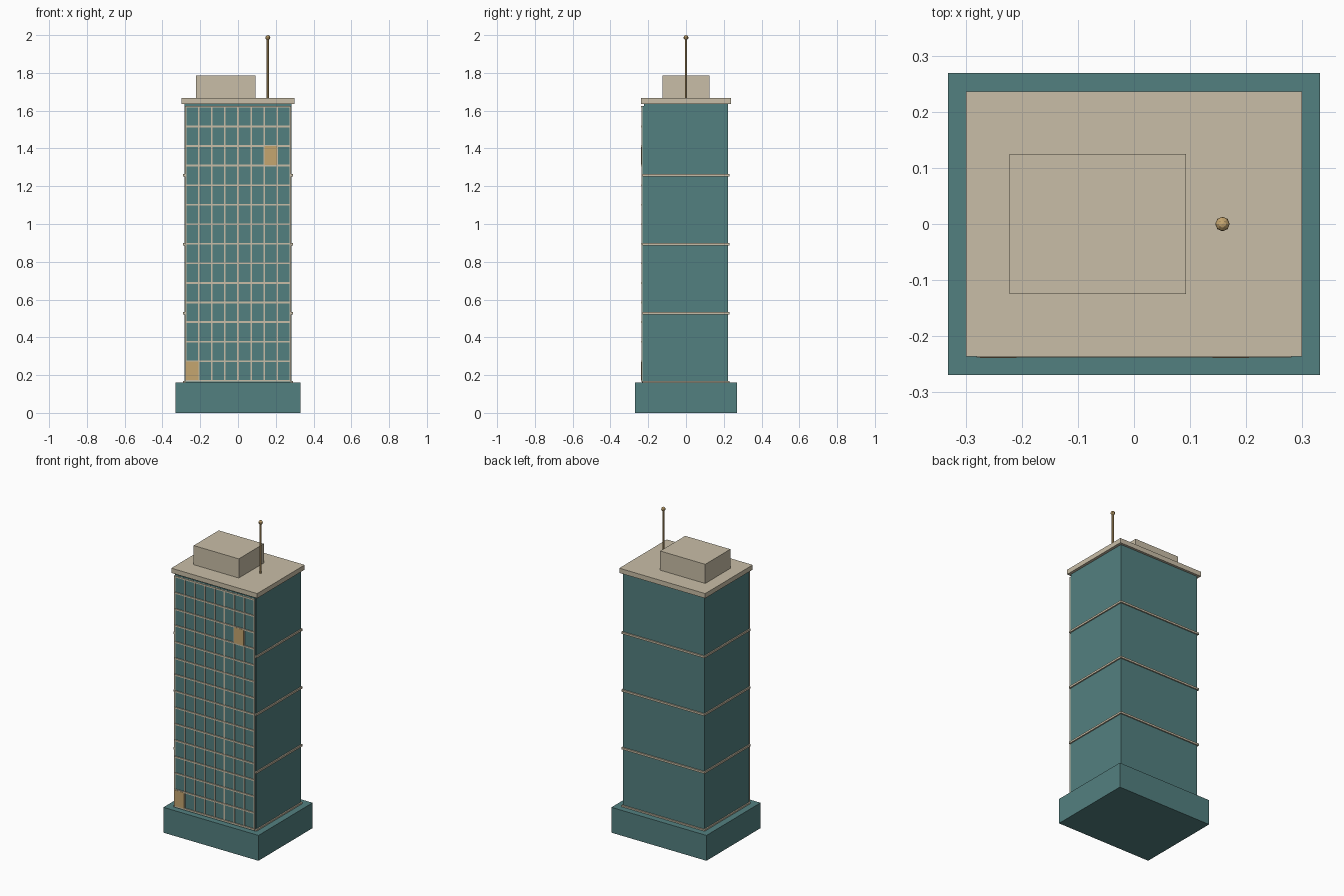
import bpy

if "Cube" in bpy.data.objects:
    bpy.data.objects.remove(bpy.data.objects["Cube"], do_unlink=True)


def material(name, rgb):
    mat = bpy.data.materials.new(name)
    mat.use_nodes = True
    mat.diffuse_color = (*rgb, 1)
    mat.node_tree.nodes["Principled BSDF"].inputs["Base Color"].default_value = (*rgb, 1)
    return mat


teal = material("teal glass", (0.086, 0.216, 0.216))
stone = material("pale stone", (0.584, 0.515, 0.386))
gold = material("warm gold", (0.56, 0.38, 0.16))


def finish(name, mat):
    obj = bpy.context.object
    obj.name = name
    obj.data.materials.append(mat)
    return obj


def box(name, mat, x, y, z):
    """Box spanning the given (min, max) range on each axis."""
    spans = (x, y, z)
    bpy.ops.mesh.primitive_cube_add(size=1, location=[(a + b) / 2 for a, b in spans])
    obj = finish(name, mat)
    for v in obj.data.vertices:
        for axis, (a, b) in enumerate(spans):
            v.co[axis] *= b - a
    return obj


def sym(half):
    return (-half, half)


def around(centre, half):
    return (centre - half, centre + half)


# Main masses
box("base", teal, sym(0.332), sym(0.27), (0, 0.16))
box("tower", teal, sym(0.283), sym(0.222), (0.16, 1.636))
box("roof_slab", stone, sym(0.30), sym(0.237), (1.636, 1.666))
box("roof_house", stone, (-0.222, 0.093), sym(0.125), (1.666, 1.787))

# Belt courses
for i in range(4):
    box(f"belt_{i + 1}", stone, sym(0.291), sym(0.23), around(0.163 + 0.365 * i, 0.006))

# Front curtain wall
COLS, ROWS = 8, 14
LEFT, BOTTOM, TOP = -0.277, 0.17, 1.62
dx, dz = -2 * LEFT / COLS, (TOP - BOTTOM) / ROWS
box("curtain_wall", teal, sym(0.279), (-0.232, -0.22), (0.16, 1.625))
for i in range(COLS + 1):
    box(f"mullion_{i + 1}", stone, around(LEFT + i * dx, 0.004), (-0.236, -0.23), (BOTTOM, TOP))
for i in range(ROWS + 1):
    box(f"transom_{i + 1}", stone, sym(0.281), (-0.238, -0.23), around(BOTTOM + i * dz, 0.0045))

# Lit windows
for col, row in ((0, 0), (6, 11)):
    x, z = LEFT + col * dx, BOTTOM + row * dz
    box("lit_window", gold, (x + 0.002, x + dx - 0.002), (-0.239, -0.231),
        (z + 0.003, z + dz - 0.001))

# Antenna
bpy.ops.mesh.primitive_cylinder_add(vertices=8, radius=0.006, depth=0.32,
                                    location=(0.158, 0, 1.825))
finish("antenna_mast", gold)
bpy.ops.mesh.primitive_uv_sphere_add(segments=8, ring_count=6, radius=0.013,
                                     location=(0.158, 0, 1.987))
finish("antenna_ball", gold)
